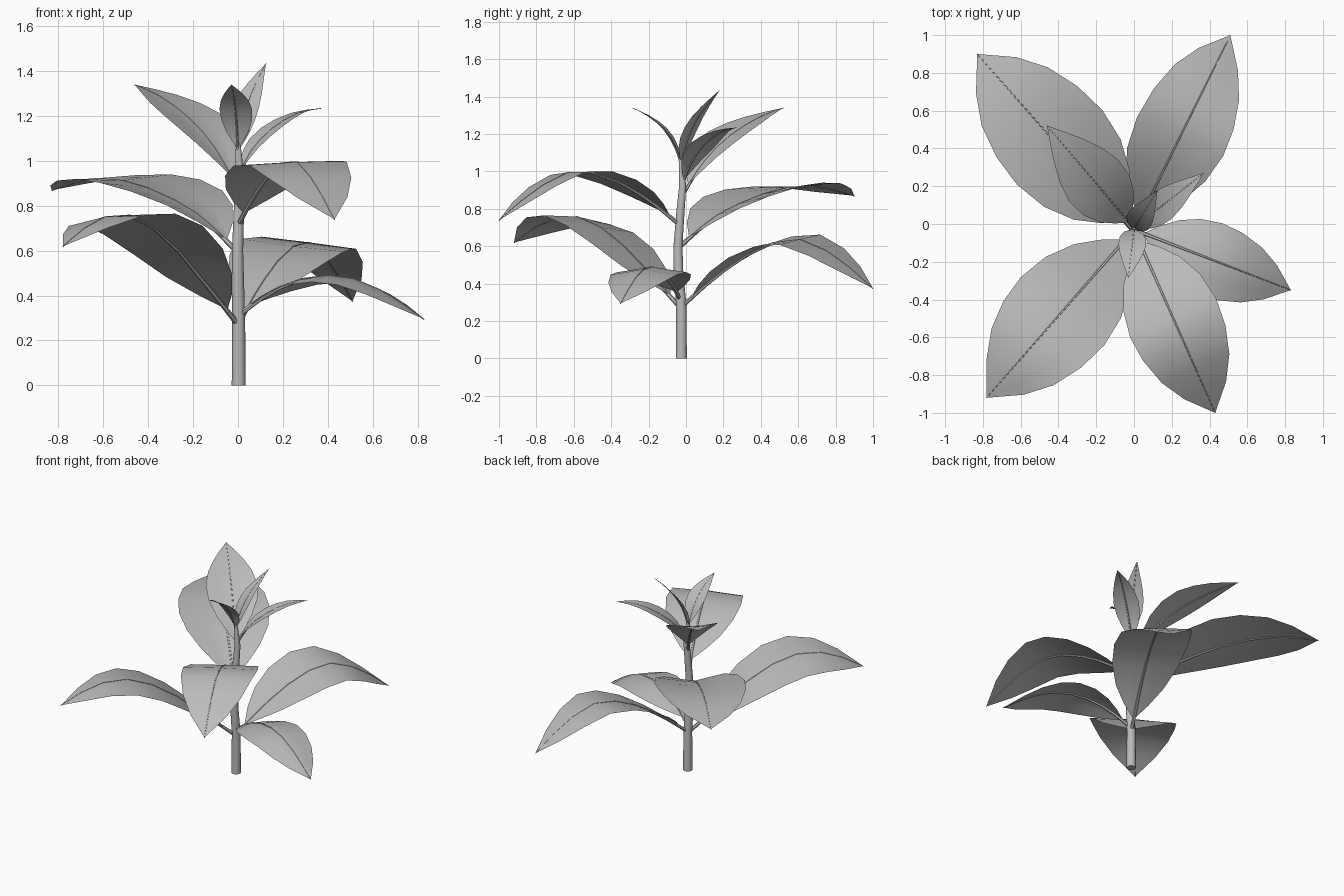
import bpy, bmesh
from mathutils import Vector

cube = bpy.data.objects.get("Cube")
if cube:
    bpy.data.objects.remove(cube, do_unlink=True)

GREY = (0.5, 0.5, 0.5, 1.0)
plant_grey = bpy.data.materials.new("plant_grey")
plant_grey.use_nodes = True
plant_grey.diffuse_color = GREY
plant_grey.node_tree.nodes["Principled BSDF"].inputs["Base Color"].default_value = GREY


def finish(obj, angle):
    """Make the object active, give it the material and smooth it."""
    obj.data.materials.clear()
    obj.data.materials.append(plant_grey)
    bpy.ops.object.select_all(action='DESELECT')
    obj.select_set(True)
    bpy.context.view_layer.objects.active = obj
    if obj.type == 'CURVE':
        bpy.ops.object.convert(target='MESH')
    bpy.ops.object.shade_smooth_by_angle(angle=angle)


def tube(name, points, radii, resolution):
    """Tapered tube along a line of points."""
    curve = bpy.data.curves.new(name, 'CURVE')
    curve.dimensions = '3D'
    curve.bevel_depth = 1.0
    curve.bevel_resolution = resolution
    curve.use_fill_caps = True
    spline = curve.splines.new('POLY')
    spline.points.add(len(points) - 1)
    for sp, p, r in zip(spline.points, points, radii):
        sp.co = (*p, 1.0)
        sp.radius = r
    obj = bpy.data.objects.new(name, curve)
    bpy.context.collection.objects.link(obj)
    finish(obj, 0.9)


def sample(values, t):
    """Smooth interpolation through evenly spaced values."""
    n = len(values) - 1
    i = min(int(t * n), n - 1)
    f = t * n - i
    b, c = values[i], values[i + 1]
    a = values[i - 1] if i > 0 else 2 * b - c
    d = values[i + 2] if i + 2 <= n else 2 * c - b
    return b + 0.5 * f * (c - a + f * (2*a - 5*b + 4*c - d + f * (3*(b - c) + d - a)))


# Blade outlines: share of the full half width at each station along the leaf
STATIONS = (0.07, 0.13, 0.22, 0.34, 0.48, 0.62, 0.76, 0.88, 1.0)
BROAD = (0.05, 0.34, 0.66, 0.9, 1.0, 0.95, 0.78, 0.48, 0)
POINTED = (0.08, 0.36, 0.7, 0.95, 1.0, 0.85, 0.58, 0.3, 0)
ACROSS = (-1, -0.5, 0, 0.5, 1)


def leaf(name, base_y, tip, half_width, heights, left_fold, right_fold,
         bend=1.0, outline=BROAD, rib=0.013):
    """Leaf with a midrib; each fold is the lift of one edge at the base and at the
    tip, with left and right as seen from the stem."""
    base = Vector((0, base_y))
    reach = Vector(tip) - base
    side = Vector((reach.y, -reach.x, 0)).normalized()

    def spine(t):
        flat = base + reach * t ** bend
        return Vector((flat.x, flat.y, sample(heights, t)))

    def frame_up(t):
        tangent = spine(min(t + 0.02, 1)) - spine(max(t - 0.02, 0))
        return side.cross(tangent).normalized()

    # Folded blade
    bm = bmesh.new()
    rows = []
    for t, share in zip(STATIONS, outline):
        centre, up = spine(t), frame_up(t)
        width = half_width * share
        if width == 0:
            rows.append([bm.verts.new(centre)] * len(ACROSS))
            continue
        row = []
        for s in ACROSS:
            low, high = right_fold if s > 0 else left_fold
            lift = abs(s) * (low + (high - low) * t)
            row.append(bm.verts.new(centre + width * (side * s + up * lift)))
        rows.append(row)
    for lower, upper in zip(rows, rows[1:]):
        for k in range(len(ACROSS) - 1):
            corners = [lower[k], lower[k + 1], upper[k + 1], upper[k]]
            bm.faces.new(list(dict.fromkeys(corners)))
    mesh = bpy.data.meshes.new(name + "_blade")
    bm.to_mesh(mesh)
    bm.free()
    blade = bpy.data.objects.new(name + "_blade", mesh)
    bpy.context.collection.objects.link(blade)
    finish(blade, 0.6)

    # Stalk and midrib, set slightly low in the blade
    steps = (0, *STATIONS)
    radii = [rib * (1 - 0.8 * t ** 0.6) for t in steps]
    points = [spine(t) - frame_up(t) * r * 0.5 for t, r in zip(steps, radii)]
    tube(name + "_midrib", points, radii, 1)


# Gently swaying stem
stem = [(0.003, -0.025, 0), (0.003, -0.025, 0.28), (0, -0.04, 0.46), (-0.002, -0.043, 0.6),
        (0.004, -0.03, 0.78), (0.008, -0.018, 0.92), (0.002, -0.025, 1.04), (0, -0.025, 1.09)]
tube("stem", stem, [0.031, 0.029, 0.027, 0.025, 0.023, 0.02, 0.014, 0.006], 3)

# Large lower leaves
leaf("right_low_leaf", -0.03, (0.83, -0.35), 0.2,
     [0.32, 0.43, 0.485, 0.48, 0.41, 0.295], (-0.15, -0.15), (-0.15, -0.15))
leaf("back_low_leaf", -0.03, (0.51, 1.0), 0.25,
     [0.28, 0.455, 0.585, 0.64, 0.55, 0.375], (0.25, 0.02), (0, -0.2))
leaf("front_low_leaf", -0.03, (-0.78, -0.92), 0.285,
     [0.28, 0.47, 0.65, 0.755, 0.74, 0.62], (0.06, 0), (0, -0.25))
leaf("back_middle_leaf", -0.04, (-0.83, 0.9), 0.3,
     [0.6, 0.755, 0.85, 0.91, 0.92, 0.87], (0.3, -0.15), (0.25, 0))
leaf("front_middle_leaf", -0.03, (0.43, -1.0), 0.25,
     [0.72, 0.87, 0.97, 1.0, 0.9, 0.74], (0.08, -0.03), (-0.06, -0.06))

# Smaller upright leaves at the top
leaf("back_upper_leaf", -0.02, (-0.46, 0.52), 0.17,
     [0.88, 1.045, 1.16, 1.24, 1.3, 1.34], (0.25, 0), (0.25, 0), outline=POINTED, rib=0.01)
leaf("side_upper_leaf", -0.02, (0.37, 0.27), 0.085,
     [0.92, 1.04, 1.12, 1.18, 1.22, 1.235], (0, 0), (0.25, 0), 1.2, POINTED, 0.008)
leaf("back_top_leaf", -0.025, (0.125, 0.18), 0.07,
     [1.02, 1.11, 1.2, 1.285, 1.36, 1.435], (0.15, 0), (0.15, 0), 1.7, POINTED, 0.007)
leaf("front_top_leaf", -0.025, (-0.03, -0.285), 0.073,
     [1.03, 1.12, 1.2, 1.26, 1.305, 1.34], (0.25, 0), (0.25, 0), 1.4, POINTED, 0.007)
